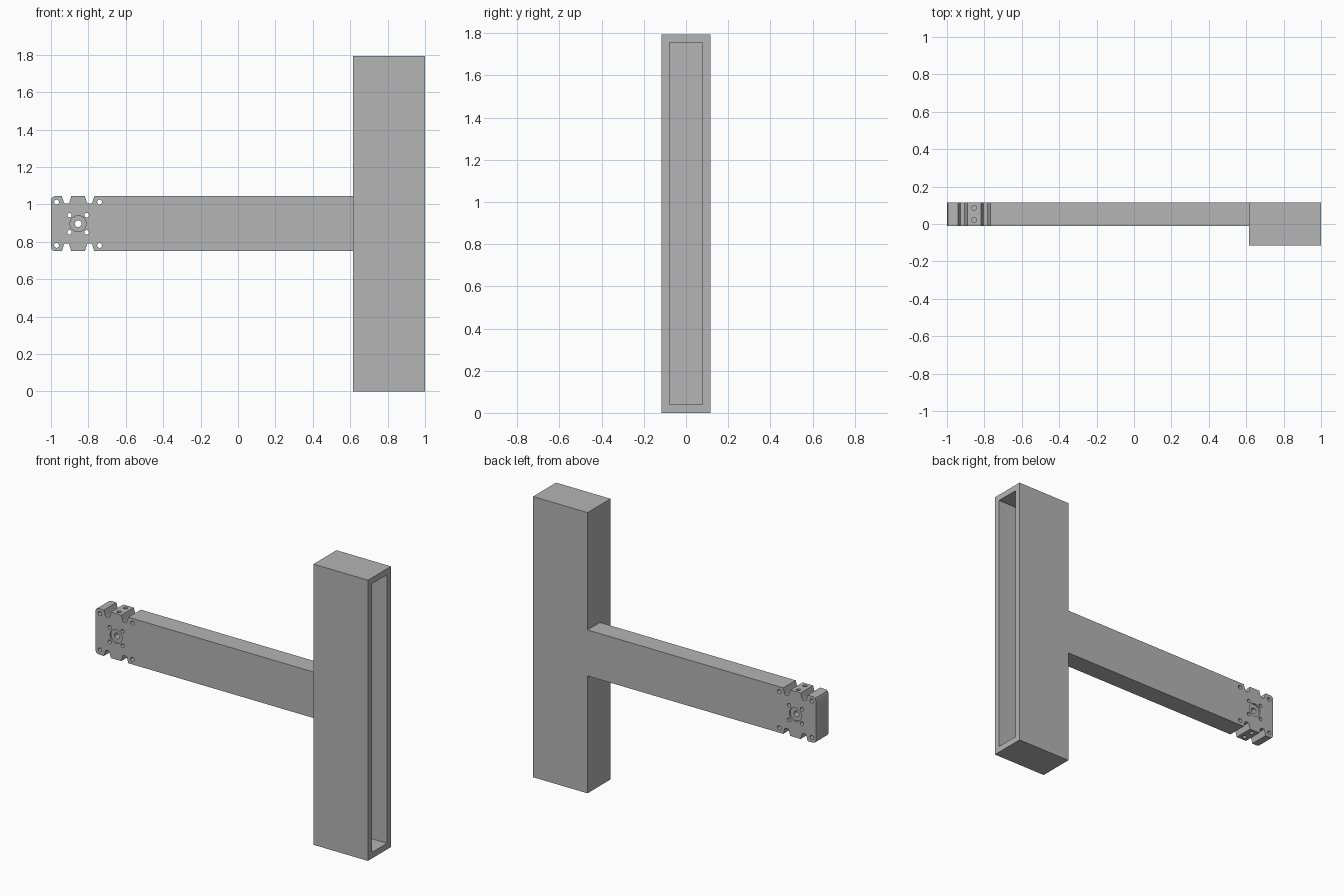
import bpy, bmesh, math
from mathutils import Matrix

cube = bpy.data.objects.get("Cube")
if cube:
    bpy.data.objects.remove(cube)

grey = bpy.data.materials.new("light grey")
grey.use_nodes = True
colour = (0.46, 0.46, 0.46, 1)
grey.diffuse_color = colour
grey.node_tree.nodes["Principled BSDF"].inputs["Base Color"].default_value = colour

HEIGHT = 1.794
MID_Z = HEIGHT / 2
BACK, FRONT = 0.116, -0.01
JOINT_X = 0.615
HUB_X = -0.855


def make_object(name, bm):
    bmesh.ops.recalc_face_normals(bm, faces=bm.faces)
    mesh = bpy.data.meshes.new(name)
    bm.to_mesh(mesh)
    bm.free()
    mesh.materials.append(grey)
    obj = bpy.data.objects.new(name, mesh)
    bpy.context.collection.objects.link(obj)
    return obj


def drill(target, x, y, z, radius, depth, axis):
    """Cut a round hole centred on a point, along 'Y' or 'Z'."""
    bm = bmesh.new()
    turn = Matrix.Rotation(math.pi / 2, 4, 'X') if axis == 'Y' else Matrix()
    bmesh.ops.create_cone(bm, cap_ends=True, segments=24, radius1=radius,
                          radius2=radius, depth=depth,
                          matrix=Matrix.Translation((x, y, z)) @ turn)
    cutter = make_object("hole_cutter", bm)
    cutter.hide_render = True
    mod = target.modifiers.new("hole", 'BOOLEAN')
    mod.operation = 'DIFFERENCE'
    mod.solver = 'EXACT'
    mod.object = cutter
    bpy.context.view_layer.objects.active = target
    bpy.ops.object.modifier_apply(modifier=mod.name)
    bpy.data.objects.remove(cutter)


# Column: a box hollowed out from its outer side
bm = bmesh.new()
bmesh.ops.create_cube(bm, size=1)
bmesh.ops.scale(bm, vec=(1 - JOINT_X, 2 * BACK, HEIGHT), verts=bm.verts)
bmesh.ops.translate(bm, vec=((1 + JOINT_X) / 2, 0, MID_Z), verts=bm.verts)
bm.faces.ensure_lookup_table()
outer = max(bm.faces, key=lambda f: f.calc_center_median().x)
bmesh.ops.inset_region(bm, faces=[outer], thickness=0.055)
pocket = bmesh.ops.extrude_discrete_faces(bm, faces=[outer])["faces"][0]
bmesh.ops.translate(bm, vec=(-0.33, 0, 0), verts=pocket.verts)
make_object("column", bm)

# Arm: mirrored outline with rounded end corners and two notches per edge
half = 0.147
upper = [(-1, half - 0.02), (-0.994, half - 0.006), (-0.98, half)]
for side in (-1, 1):
    centre = HUB_X + side * 0.0615
    lo, hi = (0.025, 0.014)
    upper += [(centre - lo, half), (centre - hi, half - 0.036),
              (centre - hi + 0.004, half - 0.04), (centre + hi - 0.004, half - 0.04),
              (centre + hi, half - 0.036), (centre + lo, half)]
upper.append((JOINT_X, half))
outline = upper + [(x, -z) for x, z in reversed(upper)]
bm = bmesh.new()
face = bm.faces.new([bm.verts.new((x, FRONT, MID_Z + z)) for x, z in outline])
ext = bmesh.ops.extrude_face_region(bm, geom=[face])["geom"]
bmesh.ops.translate(bm, vec=(0, BACK - FRONT, 0),
                    verts=[g for g in ext if isinstance(g, bmesh.types.BMVert)])
arm = make_object("arm", bm)

# Through holes: hub centre, hub screws and corner screws
mid_y = (BACK + FRONT) / 2
drill(arm, HUB_X, mid_y, MID_Z, 0.018, 0.3, 'Y')
for sx in (-1, 1):
    for sz in (-1, 1):
        drill(arm, HUB_X + sx * 0.046, mid_y, MID_Z + sz * 0.046, 0.012, 0.3, 'Y')
        drill(arm, HUB_X + sx * 0.115, mid_y, MID_Z + sz * 0.116, 0.013, 0.3, 'Y')

# Shallow round recess around the hub on both faces
for y in (FRONT, BACK):
    drill(arm, HUB_X, y, MID_Z, 0.043, 0.02, 'Y')

# Blind holes in the tabs between the notches
for y in (mid_y - 0.033, mid_y + 0.033):
    for sz in (-1, 1):
        drill(arm, HUB_X, y, MID_Z + sz * half, 0.013, 0.06, 'Z')

bpy.ops.object.select_all(action='DESELECT')
arm.select_set(True)
bpy.context.view_layer.objects.active = arm
bpy.ops.object.shade_smooth_by_angle(angle=math.radians(25))
